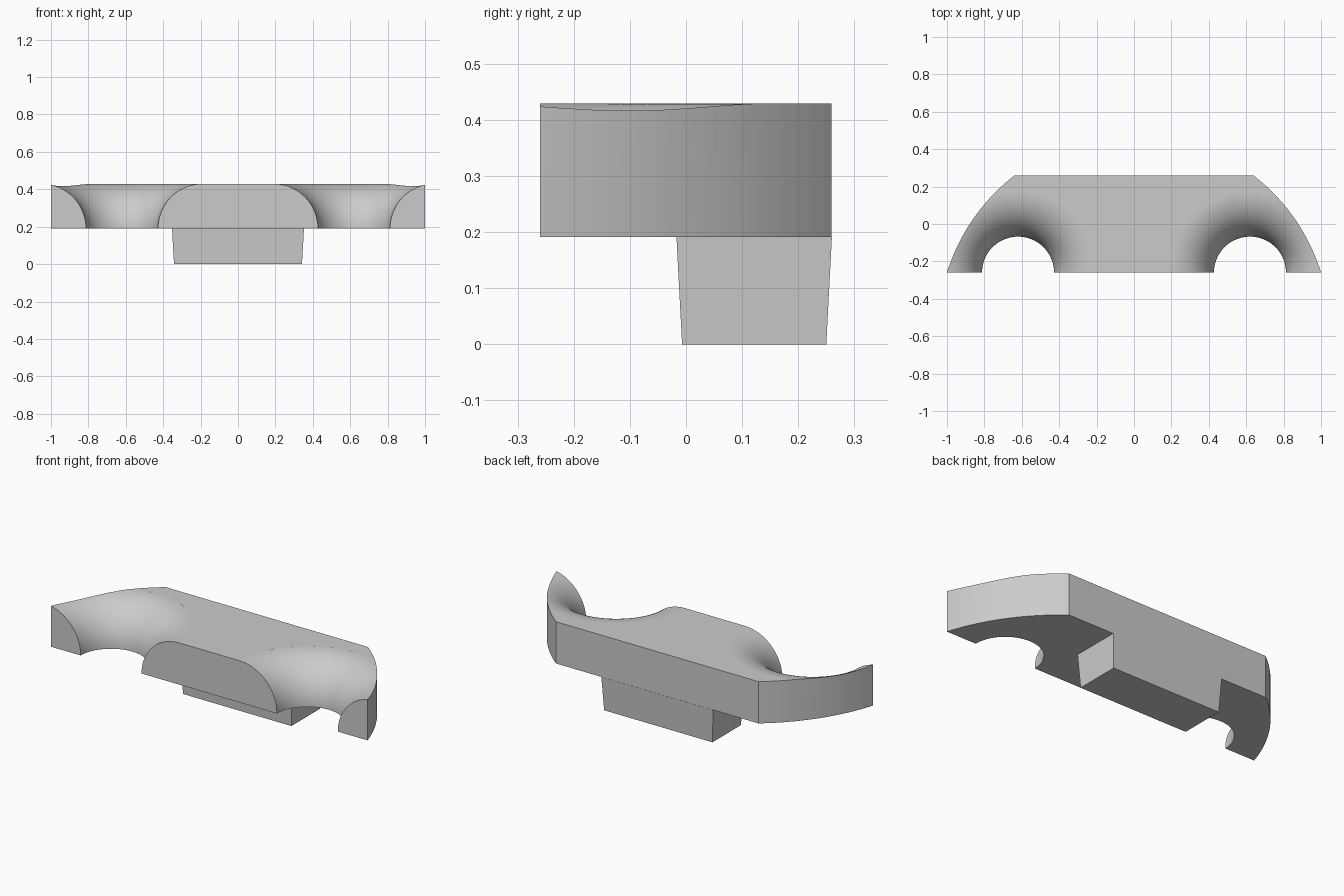
import bpy, bmesh
from math import pi, sin, cos, atan2, hypot, radians
from mathutils import Vector, Matrix

cube = bpy.data.objects.get("Cube")
if cube:
    bpy.data.objects.remove(cube, do_unlink=True)

BASE, TOP = 0.191, 0.4295      # underside and top of the plate
FRONT, BACK = -0.26, 0.26
HOLE_X, HOLE_R = 0.62, 0.1925  # flared notch centre and throat radius

grey = bpy.data.materials.new("light_grey")
grey.use_nodes = True
grey.diffuse_color = (0.6, 0.6, 0.6, 1)
grey.node_tree.nodes["Principled BSDF"].inputs["Base Color"].default_value = (0.6, 0.6, 0.6, 1)


def make_object(name, bm):
    bmesh.ops.recalc_face_normals(bm, faces=bm.faces[:])
    mesh = bpy.data.meshes.new(name)
    bm.to_mesh(mesh)
    bm.free()
    mesh.materials.append(grey)
    obj = bpy.data.objects.new(name, mesh)
    bpy.context.scene.collection.objects.link(obj)
    return obj


def activate(obj):
    bpy.ops.object.select_all(action='DESELECT')
    obj.select_set(True)
    bpy.context.view_layer.objects.active = obj


def flared_cutter(x):
    """Round throat that opens upward in a quarter-round flare."""
    fillet = TOP - BASE
    profile = [(0, BASE - 0.1), (HOLE_R, BASE - 0.1)]
    for i in range(25):
        a = radians(88.5) * i / 24
        profile.append((HOLE_R + fillet * (1 - cos(a)), BASE + fillet * sin(a)))
    profile += [(profile[-1][0], TOP + 0.1), (0, TOP + 0.1)]
    bm = bmesh.new()
    verts = [bm.verts.new((r, 0, z)) for r, z in profile]
    edges = [bm.edges.new(pair) for pair in zip(verts, verts[1:])]
    steps = 96
    bmesh.ops.spin(bm, geom=verts + edges, cent=(0, 0, 0), axis=(0, 0, 1),
                   angle=2 * pi, steps=steps)
    bmesh.ops.remove_doubles(bm, verts=bm.verts[:], dist=1e-5)
    turn = Matrix.Rotation(pi / steps, 4, 'Z')
    bmesh.ops.transform(bm, matrix=Matrix.Translation((x, FRONT, 0)) @ turn, verts=bm.verts[:])
    cutter = make_object("notch_cutter", bm)
    cutter.hide_render = True
    return cutter


# Plate: straight front and back, ends bowed on one large circle
centre_y = -0.57
radius = hypot(1, FRONT - centre_y)
start = atan2(FRONT - centre_y, 1)
end = atan2(BACK - centre_y, 0.64)
right_end = []
for i in range(25):
    a = start + (end - start) * i / 24
    right_end.append((radius * cos(a), centre_y + radius * sin(a)))
outline = right_end + [(-x, y) for x, y in reversed(right_end)]
bm = bmesh.new()
face = bm.faces.new([bm.verts.new((x, y, BASE)) for x, y in outline])
grown = bmesh.ops.extrude_face_region(bm, geom=[face])["geom"]
bmesh.ops.translate(bm, vec=Vector((0, 0, TOP - BASE)),
                    verts=[g for g in grown if isinstance(g, bmesh.types.BMVert)])
plate = make_object("plate", bm)

# Flared notches in the front edge
for side in (-1, 1):
    cutter = flared_cutter(side * HOLE_X)
    mod = plate.modifiers.new("notch", 'BOOLEAN')
    mod.operation = 'DIFFERENCE'
    mod.solver = 'EXACT'
    mod.object = cutter
    activate(plate)
    bpy.ops.object.modifier_apply(modifier=mod.name)
    bpy.data.objects.remove(cutter, do_unlink=True)
activate(plate)
bpy.ops.object.shade_smooth_by_angle(angle=radians(30))

# Tapered block under the back edge
bm = bmesh.new()
bmesh.ops.create_cube(bm, size=1)
for v in bm.verts:
    upper = v.co.z > 0
    half_x, half_y = (0.353, 0.1385) if upper else (0.342, 0.1285)
    v.co = (2 * v.co.x * half_x, 0.1215 + 2 * v.co.y * half_y, BASE if upper else 0)
make_object("tapered_block", bm)
